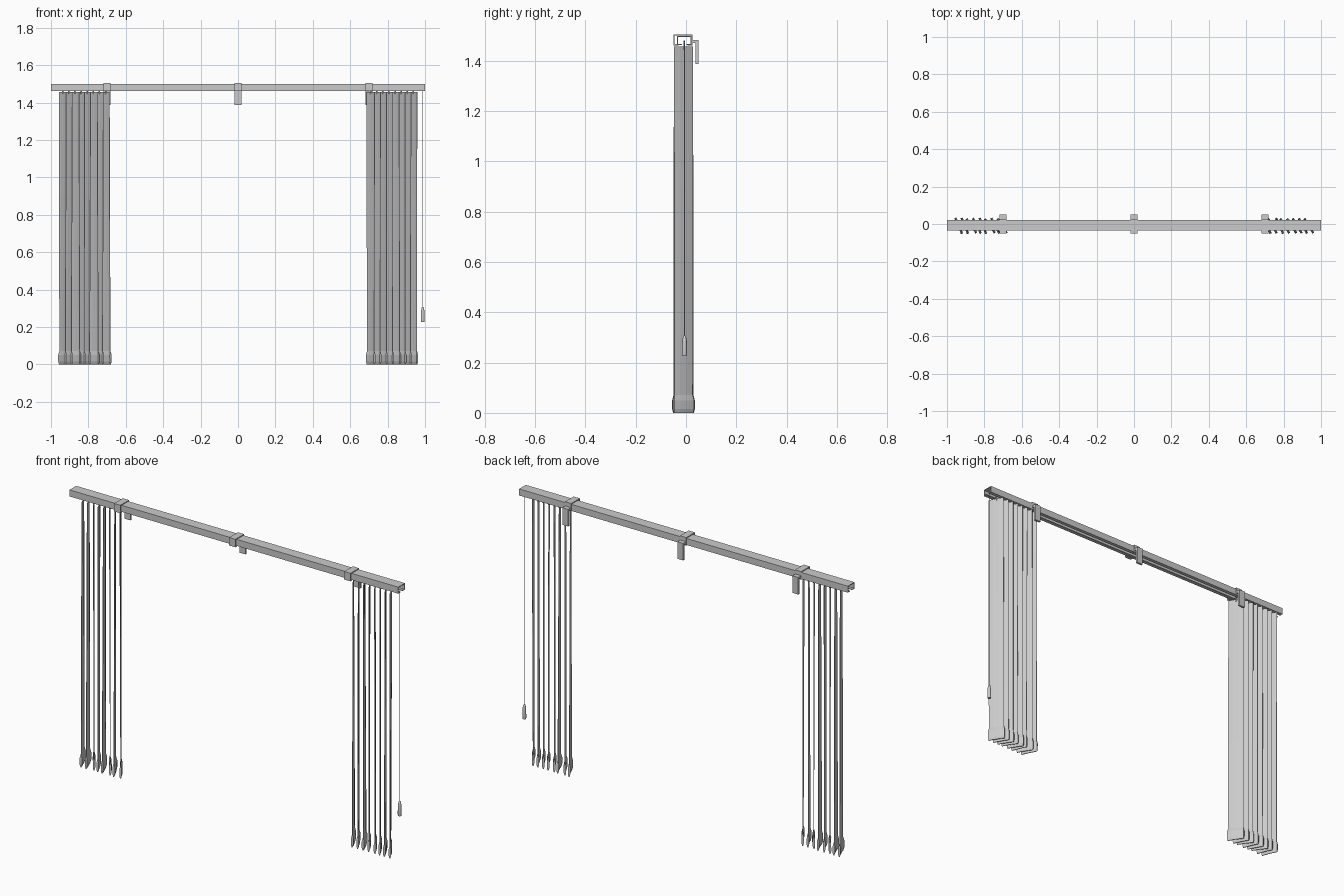
import bpy, bmesh, math, random
from mathutils import Vector

cube = bpy.data.objects.get("Cube")
if cube:
    bpy.data.objects.remove(cube, do_unlink=True)
random.seed(4)

grey = bpy.data.materials.new("light_grey")
grey.use_nodes = True
COLOUR = (0.6, 0.6, 0.6, 1)
grey.diffuse_color = COLOUR
next(n for n in grey.node_tree.nodes
     if n.type == "BSDF_PRINCIPLED").inputs["Base Color"].default_value = COLOUR


def loft(name, rings):
    """Skin closed rings of equal length and cap both ends."""
    bm = bmesh.new()
    rows = [[bm.verts.new(p) for p in ring] for ring in rings]
    n = len(rows[0])
    for a, b in zip(rows, rows[1:]):
        for i in range(n):
            j = (i + 1) % n
            bm.faces.new((a[i], a[j], b[j], b[i]))
    bm.faces.new(rows[0][::-1])
    bm.faces.new(rows[-1])
    bmesh.ops.recalc_face_normals(bm, faces=bm.faces)
    mesh = bpy.data.meshes.new(name)
    bm.to_mesh(mesh)
    bm.free()
    mesh.materials.append(grey)
    obj = bpy.data.objects.new(name, mesh)
    bpy.context.collection.objects.link(obj)
    return obj


def extrude_x(name, profile, x0, x1):
    return loft(name, [[(x, y, z) for y, z in profile] for x in (x0, x1)])


def channel(y0, y1, z0, z1, wall, lip):
    """Section of a box channel with an open slot underneath."""
    return [(y0 + lip, z0), (y0, z0), (y0, z1), (y1, z1), (y1, z0), (y1 - lip, z0),
            (y1 - lip, z0 + wall), (y1 - wall, z0 + wall), (y1 - wall, z1 - wall),
            (y0 + wall, z1 - wall), (y0 + wall, z0 + wall), (y0 + lip, z0 + wall)]


def turned(name, x, y, profile, sides):
    """Round part about a vertical axis from (radius, height) pairs."""
    angles = [math.tau * i / sides for i in range(sides)]
    return loft(name, [[(x + r * math.cos(a), y + r * math.sin(a), z) for a in angles]
                       for r, z in profile])


# Head rail, and its inner track seen through the slot
extrude_x("head_rail", channel(-0.036, 0.022, 1.463, 1.499, 0.004, 0.02), -1, 1)

# Clips around the rail, each with an arm and a wall plate behind
for label, x in (("right", -0.7), ("middle", 0), ("left", 0.7)):
    extrude_x(label + "_clip", channel(-0.05, 0.025, 1.461, 1.505, 0.005, 0.02),
              x - 0.019, x + 0.019)
    arm = [(0.023, 1.482), (0.05, 1.482), (0.05, 1.388), (0.038, 1.388),
           (0.038, 1.47), (0.023, 1.47)]
    extrude_x(label + "_wall_bracket", arm, x - 0.018, x + 0.018)

# Turned fabric slats with a thicker weighted hem
CENTRE_Y = -0.01
HEM = [(0, 0.004, 0.088), (0.015, 0.012, 0.092), (0.05, 0.012, 0.092), (0.072, 0.002, 0.085)]
BODY = [(z, 0.002, 0.085) for z in (0.3, 0.6, 0.9, 1.2, 1.457)]


def slat(name, x):
    angle = math.radians(29 + random.uniform(-3, 3))
    twist = math.radians(random.uniform(-6, 6))
    sway = random.uniform(-0.004, 0.004)
    rings = []
    for z, thick, width in HEM + BODY:
        drop = 1 - z / 1.46
        a = angle + twist * drop
        along = Vector((-math.sin(a), math.cos(a), 0))
        across = Vector((math.cos(a), math.sin(a), 0))
        centre = Vector((x + sway * drop, CENTRE_Y, z))
        steps = [(-0.5, 0), (-0.2, 0.002), (0.2, 0.002), (0.5, 0)]
        front = [centre + along * width * u + across * (bow + thick / 2) for u, bow in steps]
        back = [centre + along * width * u + across * (bow - thick / 2) for u, bow in steps]
        rings.append(front + back[::-1])
    loft(name, rings)


COUNT = 8
for label, start in (("right", -0.937), ("left", 0.709)):
    for i in range(COUNT):
        x = start + i * 0.0327
        slat(f"{label}_slat_{i + 1}", x)
        # Hanger joining the slat to the track
        turned(f"{label}_hanger_{i + 1}", x, -0.007,
               [(0.005, 1.445), (0.004, 1.46), (0.004, 1.48)], 6)

# Pull cord with a tapered weight
CORD_X, CORD_Y = 0.988, -0.006
turned("pull_cord", CORD_X, CORD_Y, [(0.0015, 0.29), (0.0015, 1.47)], 6)
weight = turned("cord_weight", CORD_X, CORD_Y,
                [(0.009, 0.228), (0.01, 0.235), (0.009, 0.285), (0.006, 0.303), (0.002, 0.308)], 12)
for face in weight.data.polygons:
    face.use_smooth = len(face.vertices) == 4
